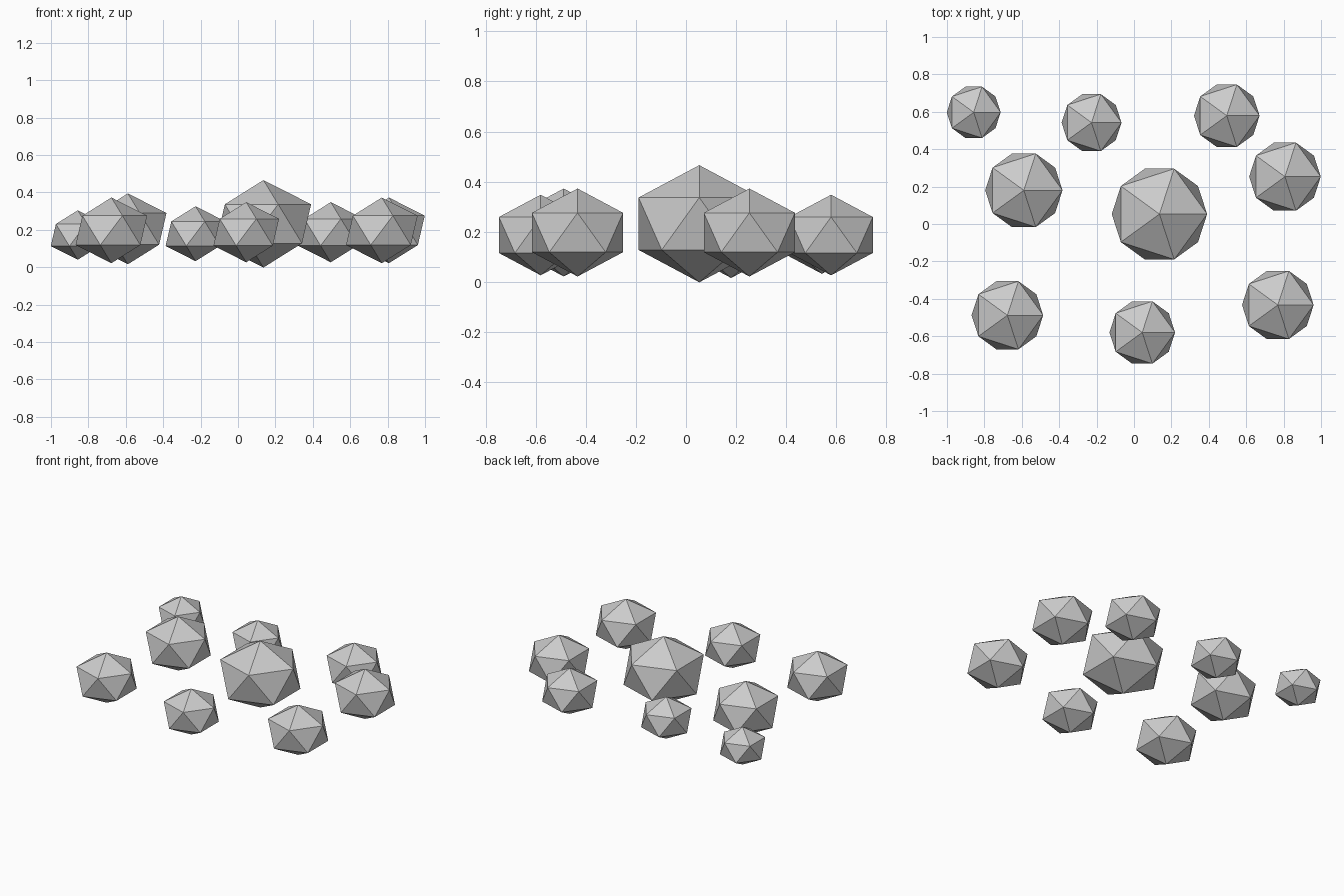
import bpy

SQUASH = 0.82  # height of each stone relative to its width

# x, y, centre height, radius of each faceted stone
stones = [
    (0.136, 0.053, 0.232, 0.285),
    (-0.589, 0.180, 0.205, 0.231),
    (-0.677, -0.488, 0.197, 0.214),
    (0.769, -0.433, 0.197, 0.214),
    (0.807, 0.253, 0.197, 0.214),
    (0.496, 0.579, 0.187, 0.196),
    (0.044, -0.580, 0.187, 0.196),
    (-0.227, 0.542, 0.179, 0.179),
    (-0.857, 0.597, 0.172, 0.161),
]


def stone(name, x, y, z, r):
    bpy.ops.mesh.primitive_ico_sphere_add(subdivisions=1, radius=1, location=(x, y, z))
    ob = bpy.context.object
    ob.name = name
    ob.scale = (r, r, r * SQUASH)
    bpy.ops.object.transform_apply(location=False, rotation=False, scale=True)
    bpy.ops.object.shade_flat()


# Large middle stone with smaller stones scattered around it
for i, s in enumerate(stones):
    stone("centre_stone" if i == 0 else f"stone_{i}", *s)
